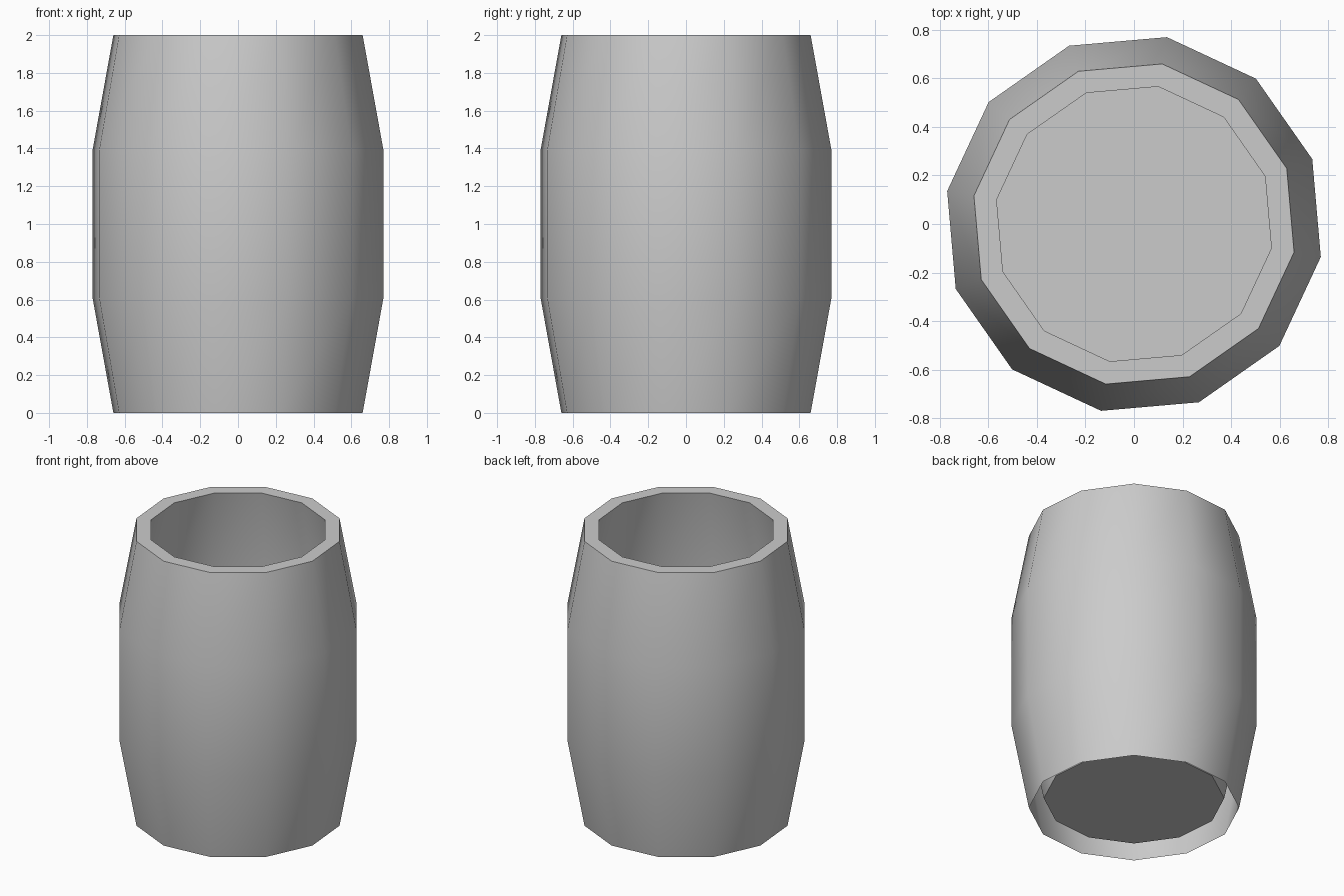
import bpy, bmesh, math

if "Cube" in bpy.data.objects:
    bpy.data.objects.remove(bpy.data.objects["Cube"])

SIDES = 12
OFFSET = math.radians(-10)

# Profile (radius, z): outer wall upwards, over the rim, inner wall down to the floor
PROFILE = [(0.67, 0.0), (0.782, 0.61), (0.782, 1.39), (0.67, 2.0),
           (0.575, 2.0), (0.685, 1.39), (0.685, 0.61), (0.575, 0.07)]


def ring(bm, radius, z):
    return [bm.verts.new((radius * math.cos(OFFSET + i * math.tau / SIDES),
                          radius * math.sin(OFFSET + i * math.tau / SIDES), z))
            for i in range(SIDES)]


bm = bmesh.new()
rings = [ring(bm, r, z) for r, z in PROFILE]

# Walls and rim
for low, high in zip(rings, rings[1:]):
    for i in range(SIDES):
        j = (i + 1) % SIDES
        bm.faces.new((low[i], low[j], high[j], high[i]))

# Raised floor; the underside between the walls stays open
bm.faces.new(rings[-1])

mesh = bpy.data.meshes.new("barrel")
bm.to_mesh(mesh)
bm.free()
barrel = bpy.data.objects.new("barrel", mesh)
bpy.context.collection.objects.link(barrel)

# Smooth sides, sharp rim and floor
bpy.context.view_layer.objects.active = barrel
barrel.select_set(True)
bpy.ops.object.shade_smooth_by_angle(angle=math.radians(40))
